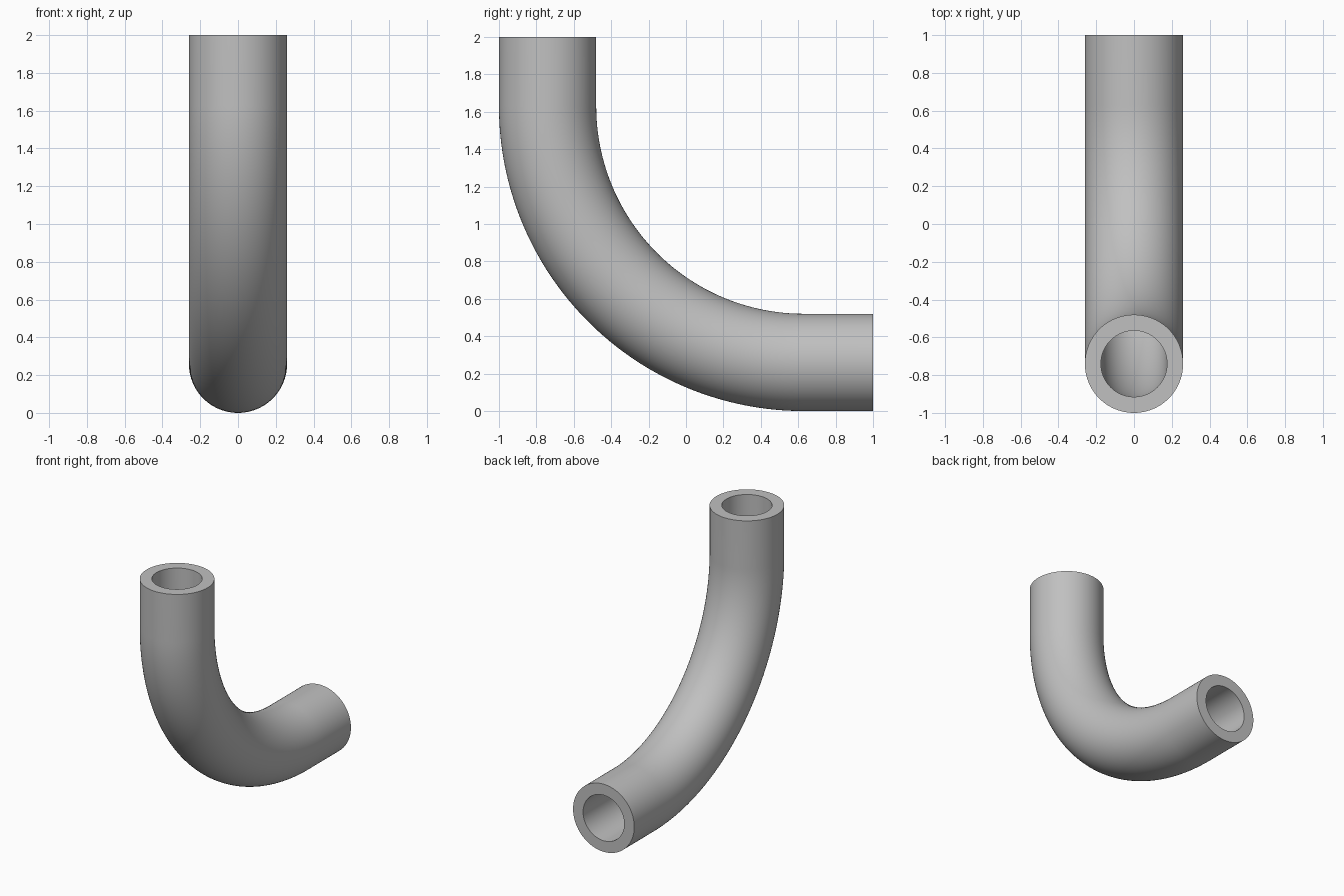
import bpy, bmesh, math

if "Cube" in bpy.data.objects:
    bpy.data.objects.remove(bpy.data.objects["Cube"])

OUTER, INNER, BEND = 0.26, 0.175, 1.37   # tube radii and bend radius
SIDES, STEPS = 96, 64
CY, CZ = 0.63, 1.63                      # centre of the bend

# Centre line in the YZ plane: (y, z, angle of the section's outward direction)
path = [(CY - BEND, 2.0, math.pi)]
for i in range(STEPS + 1):
    a = math.pi + math.pi / 2 * i / STEPS
    path.append((CY + BEND * math.cos(a), CZ + BEND * math.sin(a), a))
path.append((1.0, CZ - BEND, 1.5 * math.pi))

bm = bmesh.new()


def sweep(radius):
    """Sweep a circle along the centre line; return the rings of vertices."""
    rings = []
    for y, z, a in path:
        ring = []
        for k in range(SIDES):
            t = 2 * math.pi * k / SIDES
            r = radius * math.cos(t)
            ring.append(bm.verts.new((radius * math.sin(t),
                                      y + r * math.cos(a), z + r * math.sin(a))))
        rings.append(ring)
    for r0, r1 in zip(rings, rings[1:]):
        bridge(r0, r1)
    return rings


def bridge(r0, r1):
    for k in range(SIDES):
        n = (k + 1) % SIDES
        bm.faces.new((r0[k], r0[n], r1[n], r1[k]))


# Outer wall, bore and the two flat end rings
outer, bore = sweep(OUTER), sweep(INNER)
for end in (0, -1):
    bridge(outer[end], bore[end])
bmesh.ops.recalc_face_normals(bm, faces=bm.faces)

mesh = bpy.data.meshes.new("pipe_elbow")
bm.to_mesh(mesh)
bm.free()
pipe = bpy.data.objects.new("pipe_elbow", mesh)
bpy.context.collection.objects.link(pipe)

# Smooth walls, sharp rims
bpy.context.view_layer.objects.active = pipe
pipe.select_set(True)
bpy.ops.object.shade_smooth_by_angle(angle=math.radians(30))

grey = bpy.data.materials.new("light grey")
grey.diffuse_color = (0.53, 0.53, 0.53, 1)
grey.use_nodes = True
grey.node_tree.nodes["Principled BSDF"].inputs["Base Color"].default_value = grey.diffuse_color
mesh.materials.append(grey)
